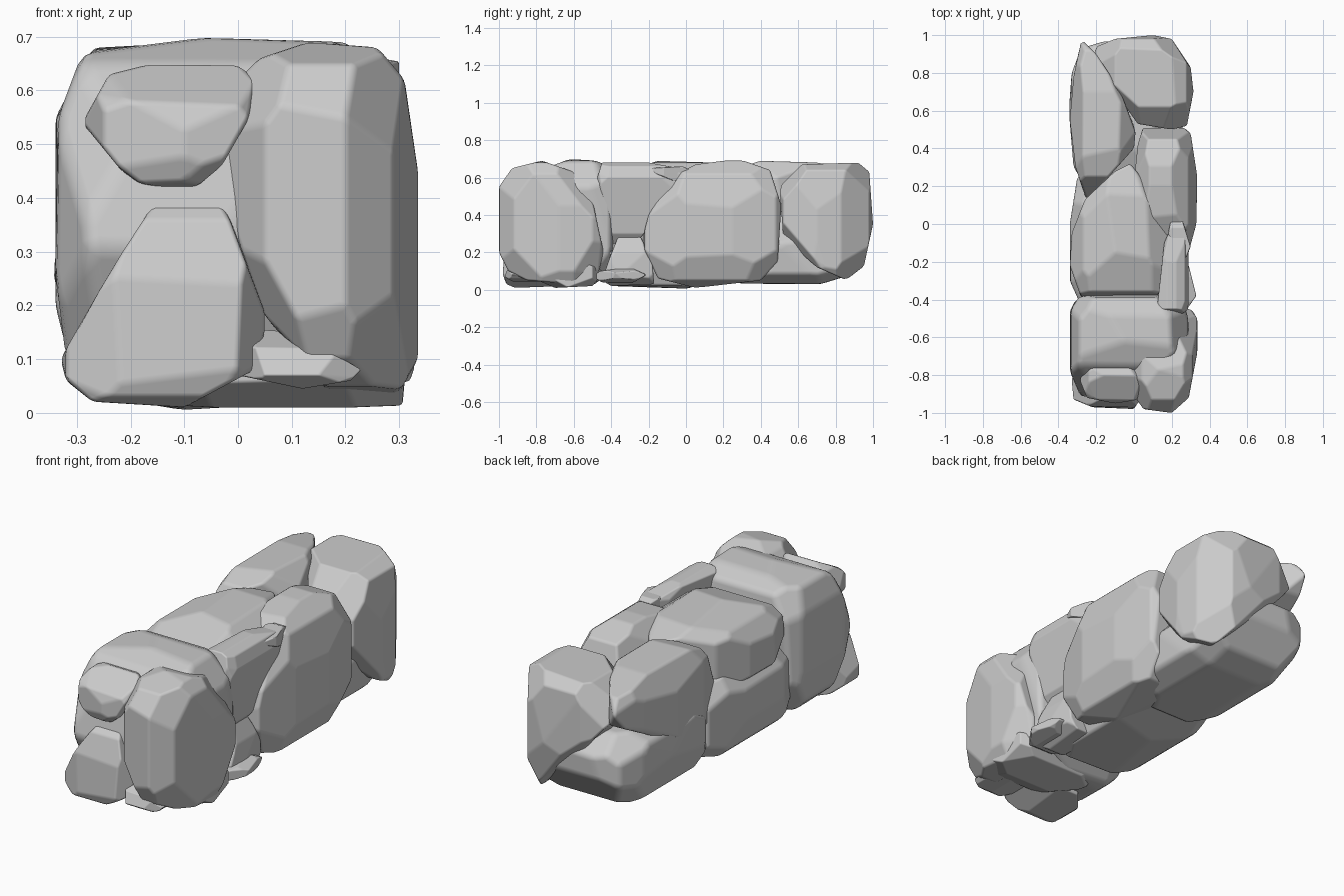
import bpy, bmesh, random
from mathutils import Vector
from mathutils.geometry import convex_hull_2d

random.seed(11)


def cut(bm, co, no):
    """Slice off everything beyond a plane and cap the hole."""
    bmesh.ops.bisect_plane(bm, geom=bm.verts[:] + bm.edges[:] + bm.faces[:],
                           dist=1e-5, plane_co=co, plane_no=no, clear_outer=True)
    edges = [e for e in bm.edges if e.is_boundary]
    if edges:
        bmesh.ops.edgeloop_fill(bm, edges=edges)


def stone(name, top, side, front=None, chip=0.84, soft=0.028):
    """Boulder carved from its top (x,y), side (y,z) and front (x,z) outlines."""
    bm = bmesh.new()
    bmesh.ops.create_cube(bm, size=4)
    for pts, a, b in ((top, 0, 1), (side, 1, 2), (front, 0, 2)):
        if not pts:
            continue
        pts = [Vector(pts[i]) for i in convex_hull_2d([Vector(p) for p in pts])]
        mid = sum(pts, Vector((0, 0))) / len(pts)
        for p, q in zip(pts, pts[1:] + pts[:1]):
            n2 = Vector((q.y - p.y, p.x - q.x))
            if n2.dot(p - mid) < 0:
                n2.negate()
            co, no = Vector(), Vector()
            co[a], co[b], no[a], no[b] = p.x, p.y, n2.x, n2.y
            cut(bm, co, no.normalized())
    # chip the remaining corners
    lo = Vector([min(v.co[i] for v in bm.verts) for i in range(3)])
    hi = Vector([max(v.co[i] for v in bm.verts) for i in range(3)])
    c, s = (lo + hi) / 2, (hi - lo) / 2
    for sx in (-1, 1):
        for sy in (-1, 1):
            for sz in (-1, 1):
                d = Vector((sx / s.x, sy / s.y, sz / s.z))
                d = Vector([k * random.uniform(0.75, 1.25) for k in d]).normalized()
                h = max((v.co - c).dot(d) for v in bm.verts)
                cut(bm, c + d * h * chip, d)
    # rebuild as a clean hull with broad flat facets
    bmesh.ops.remove_doubles(bm, verts=bm.verts, dist=soft * 0.8)
    cos = [v.co.copy() for v in bm.verts]
    bm.free()
    bm = bmesh.new()
    for co in cos:
        bm.verts.new(co)
    bmesh.ops.convex_hull(bm, input=bm.verts[:])
    bmesh.ops.delete(bm, geom=[v for v in bm.verts if not v.link_faces], context='VERTS')
    bmesh.ops.dissolve_limit(bm, angle_limit=0.12, verts=bm.verts[:], edges=bm.edges[:])
    bmesh.ops.recalc_face_normals(bm, faces=bm.faces[:])
    for f in bm.faces:
        f.smooth = True
    me = bpy.data.meshes.new(name)
    bm.to_mesh(me)
    bm.free()
    ob = bpy.data.objects.new(name, me)
    bpy.context.collection.objects.link(ob)
    bev = ob.modifiers.new("soft_edges", 'BEVEL')
    bev.width, bev.segments, bev.limit_method = soft, 2, 'NONE'
    bev.harden_normals = True
    return ob


# back end
stone("back_right_stone",
      [(-.22, .93), (-.1, .98), (.1, 1), (.2, .98), (.3, .83), (.315, .7), (.28, .52), (.2, .5), (.02, .53), (-.1, .7)],
      [(.5, .55), (.62, .67), (.92, .68), (.98, .63), (1, .35), (.95, .12), (.86, .05), (.7, .12), (.52, .28)],
      [(-.22, .5), (-.2, .58), (-.1, .67), (.2, .68), (.28, .64), (.32, .4), (.31, .12), (.26, .05), (.2, .06), (-.05, .3)], chip=.87)
stone("back_upper_left_stone",
      [(-.28, .98), (-.2, .9), (-.08, .72), (.01, .5), (0, .4), (-.12, .31), (-.25, .12), (-.31, .3), (-.34, .55), (-.32, .78)],
      [(.12, .4), (.25, .64), (.4, .69), (.7, .68), (.92, .64), (.98, .58), (.9, .48), (.6, .32), (.3, .18), (.16, .25)],
      [(-.34, .3), (-.34, .55), (-.27, .68), (-.08, .69), (.01, .6), (0, .3), (-.25, .18)], chip=.92)
stone("back_base_stone",
      [(-.28, .93), (-.15, .97), (.1, .96), (.22, .84), (.26, .5), (.15, .15), (-.2, .12), (-.32, .3), (-.345, .6), (-.33, .8)],
      [(.1, .15), (.15, .32), (.4, .42), (.85, .42), (.97, .33), (.96, .22), (.85, .07), (.72, .03), (.45, .02), (.2, .04)],
      [(-.345, .25), (-.33, .37), (-.2, .44), (.1, .42), (.26, .25), (.24, .08), (.1, .02), (-.15, .02), (-.27, .06)], chip=.88)

# middle
stone("middle_top_stone",
      [(-.02, .32), (-.1, .28), (-.26, .13), (-.33, -.05), (-.34, -.22), (-.28, -.39), (.1, -.4), (.17, -.33), (.19, -.05), (.12, .15)],
      [(-.4, .45), (-.36, .62), (-.15, .69), (.15, .68), (.32, .63), (.32, .5), (.2, .36), (-.2, .3)],
      [(-.34, .4), (-.34, .55), (-.27, .64), (-.1, .69), (.08, .68), (.19, .6), (.19, .35), (-.2, .32)], chip=.9)
stone("middle_base_stone",
      [(-.3, .25), (-.1, .32), (.18, .25), (.2, -.4), (0, -.55), (-.25, -.5), (-.34, -.3), (-.34, 0)],
      [(-.55, .2), (-.45, .4), (-.1, .47), (.25, .42), (.32, .25), (.27, .08), (0, .005), (-.4, .02)],
      [(-.34, .2), (-.34, .35), (-.25, .47), (.15, .45), (.22, .2), (.15, .02), (-.1, .005), (-.25, .03), (-.31, .08)], chip=.88)
stone("middle_right_stone",
      [(.02, .42), (.05, .52), (.24, .53), (.3, .48), (.335, .25), (.33, .0), (.27, -.22), (.1, -.24), (0, 0), (0, .25)],
      [(-.24, .25), (-.2, .4), (-.08, .6), (.05, .67), (.28, .7), (.45, .64), (.51, .45), (.49, .15), (.4, .05), (.05, .01), (-.15, .06)],
      [(-.02, .3), (0, .6), (.08, .69), (.2, .69), (.29, .62), (.345, .4), (.34, .2), (.28, .05), (.15, .01), (.03, .06)], chip=.88)

# splinters wedged into the right side
stone("wedge_upper",
      [(.12, -.46), (.25, -.48), (.29, -.45), (.3, -.2), (.27, .0), (.22, .04), (.16, -.1)],
      [(-.48, .58), (-.45, .68), (-.2, .68), (.02, .64), (.02, .61), (-.12, .5), (-.24, .28), (-.4, .22), (-.44, .4)],
      [(.12, .66), (.2, .69), (.27, .66), (.29, .6), (.24, .3), (.18, .22), (.12, .3)], chip=.93, soft=.02)
stone("wedge_lower",
      [(.1, -.5), (.25, -.48), (.28, -.35), (.25, -.15), (.1, -.12)],
      [(-.45, .05), (-.4, .2), (-.34, .34), (-.25, .3), (-.18, .15), (-.17, .03), (-.4, .02)],
      [(.1, .02), (.2, .02), (.28, .08), (.26, .2), (.2, .34), (.1, .34)], chip=.93, soft=.02)
stone("wedge_foot", [(.12, -.5), (.26, -.48), (.33, -.38), (.29, -.22), (.12, -.2)],
      [(-.5, .07), (-.46, .1), (-.3, .12), (-.21, .08), (-.28, .04), (-.45, .04)],
      [(.1, .02), (.1, .14), (.25, .12), (.33, .09), (.32, .06), (.25, .04)], chip=.93, soft=.012)
stone("wedge_tip", [(.18, -.05), (.26, -.22), (.3, -.12), (.25, .04), (.2, .04)],
      [(-.2, .65), (-.02, .66), (.03, .64), (-.06, .58), (-.16, .62)], chip=.93, soft=.012)

# front end
stone("front_left_stone",
      [(-.34, -.45), (-.29, -.38), (.1, -.37), (.26, -.4), (.3, -.55), (.2, -.85), (-.05, -.92), (-.28, -.92), (-.34, -.78)],
      [(-.37, .5), (-.39, .65), (-.48, .69), (-.62, .7), (-.75, .65), (-.88, .5), (-.92, .3), (-.8, .06), (-.5, .02), (-.4, .1)],
      [(-.345, .3), (-.335, .55), (-.29, .67), (-.05, .7), (.2, .69), (.29, .55), (.25, .1), (0, .02), (-.25, .03), (-.32, .1)], chip=.88)
stone("front_right_stone",
      [(-.04, -.85), (.05, -.98), (.2, -1), (.29, -.92), (.335, -.68), (.335, -.5), (.29, -.43), (.1, -.5), (0, -.65)],
      [(-1, .2), (-1, .55), (-.93, .65), (-.77, .69), (-.6, .63), (-.5, .48), (-.44, .2), (-.47, .08), (-.6, .03), (-.85, .05), (-.95, .1)],
      [(-.04, .5), (-.02, .6), (.04, .66), (.13, .69), (.26, .68), (.31, .62), (.345, .38), (.335, .1), (.29, .02), (.18, .02), (.05, .18), (-.035, .42)])
stone("front_upper_stone",
      [(-.29, -.82), (-.2, -.71), (-.05, -.72), (.04, -.8), (.02, -.93), (-.1, -.95), (-.25, -.92)],
      [(-.96, .5), (-.93, .58), (-.8, .65), (-.68, .6), (-.68, .45), (-.85, .41), (-.93, .43)],
      [(-.29, .54), (-.24, .63), (-.12, .66), (0, .65), (.05, .6), (-.03, .46), (-.09, .41), (-.2, .43)], chip=.92)
stone("front_lower_stone",
      [(-.33, -.82), (-.32, -.93), (-.22, -.97), (0, -.98), (.05, -.9), (.04, -.65), (-.2, -.65)],
      [(-.98, .08), (-.97, .24), (-.93, .36), (-.82, .45), (-.65, .4), (-.65, .02), (-.9, .005), (-.96, .03)],
      [(-.33, .1), (-.26, .23), (-.13, .43), (-.06, .44), (0, .35), (.055, .17), (.03, .08), (-.1, .01), (-.27, .02), (-.32, .06)], chip=.97)
stone("front_pebble", [(.0, -.9), (.05, -.97), (.15, -.97), (.23, -.93), (.2, -.7), (.0, -.7)],
      [(-.97, .07), (-.95, .12), (-.85, .16), (-.7, .14), (-.7, .04), (-.93, .045)],
      [(.0, .07), (.04, .155), (.11, .15), (.23, .08), (.21, .06), (.12, .045)], chip=.97, soft=.012)
# low filler stone behind the front pair
stone("front_base_stone", [(-.1, -.8), (.2, -.82), (.31, -.7), (.3, -.5), (.15, -.42), (-.2, -.45)],
      [(-.84, .07), (-.8, .14), (-.6, .2), (-.42, .12), (-.5, .02), (-.7, .01)])
